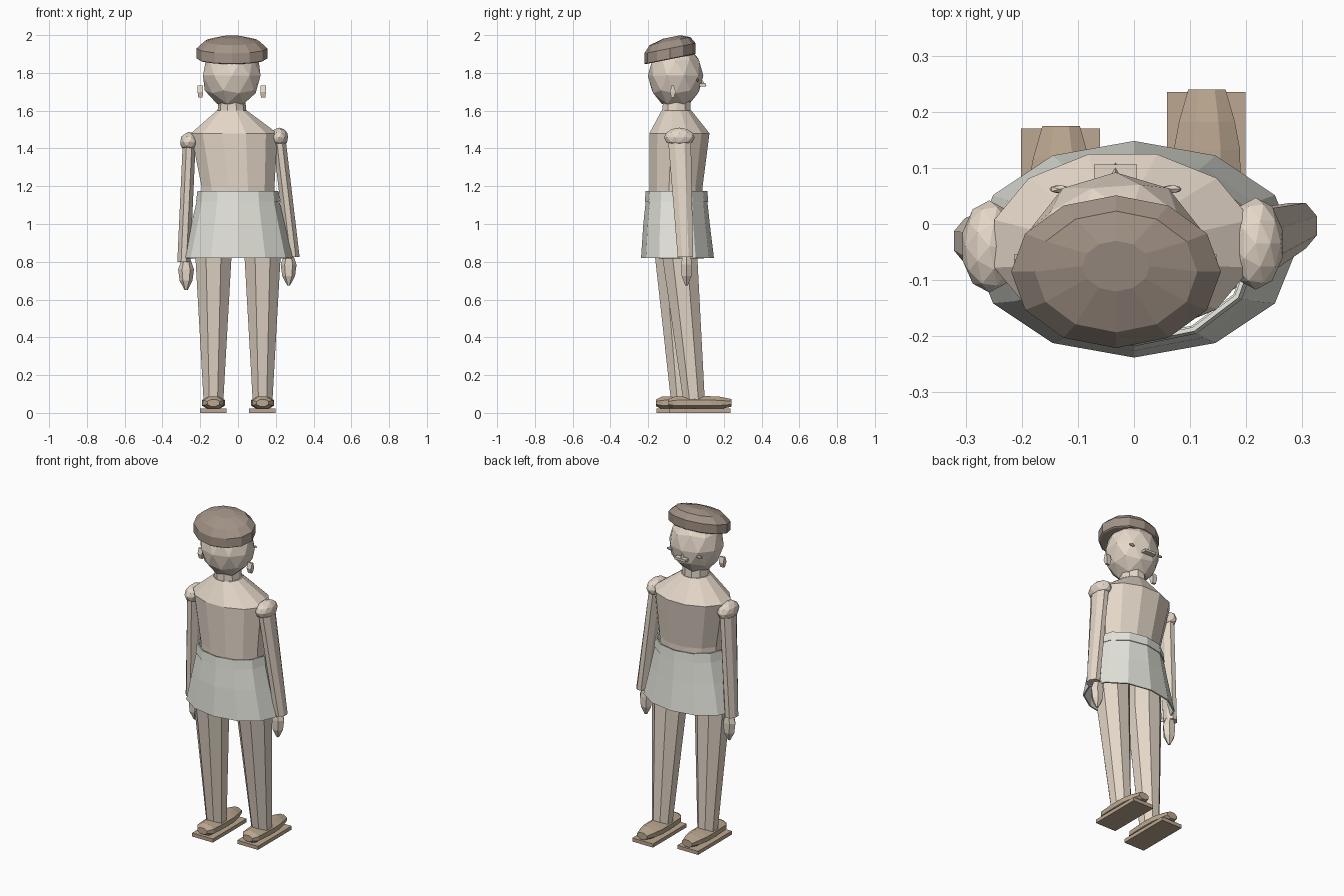
import bpy, bmesh
from math import sin, cos, pi
from mathutils import Matrix, Vector

if "Cube" in bpy.data.objects:
    bpy.data.objects.remove(bpy.data.objects["Cube"])


def material(name, rgb):
    m = bpy.data.materials.new(name)
    m.diffuse_color = (*rgb, 1)
    m.use_nodes = True
    m.node_tree.nodes["Principled BSDF"].inputs["Base Color"].default_value = m.diffuse_color
    return m


SKIN = material("skin", (0.78, 0.68, 0.58))
HAT = material("hat", (0.36, 0.29, 0.24))
CLOTH = material("cloth", (0.78, 0.78, 0.72))
SHOE = material("shoe", (0.50, 0.39, 0.28))


def finish(bm, name, mat):
    bmesh.ops.recalc_face_normals(bm, faces=bm.faces)
    me = bpy.data.meshes.new(name)
    bm.to_mesh(me)
    bm.free()
    me.materials.append(mat)
    ob = bpy.data.objects.new(name, me)
    bpy.context.collection.objects.link(ob)
    return ob


def loft(name, rings, n, mat, cap=True, tilt=0.0, phase=0.0, matrix=None):
    """Skin elliptical rings given as (cx, cy, z, rx, ry)."""
    bm = bmesh.new()
    loops = []
    for cx, cy, z, rx, ry in rings:
        loop = []
        for i in range(n):
            a = 2 * pi * i / n + phase
            dy = ry * sin(a)
            loop.append(bm.verts.new((cx + rx * cos(a), cy + dy, z + tilt * dy)))
        loops.append(loop)
    for lo, hi in zip(loops, loops[1:]):
        for i in range(n):
            j = (i + 1) % n
            bm.faces.new((lo[i], lo[j], hi[j], hi[i]))
    if cap:
        bm.faces.new(loops[0])
        bm.faces.new(loops[-1])
    if matrix:
        bm.transform(matrix)
    return finish(bm, name, mat)


def ball(name, loc, size, mat, sub=2):
    bm = bmesh.new()
    bmesh.ops.create_icosphere(bm, subdivisions=sub, radius=1)
    bm.transform(Matrix.Translation(loc) @ Matrix.Diagonal((*size, 1)))
    return finish(bm, name, mat)


def box(name, loc, size, mat):
    bm = bmesh.new()
    bmesh.ops.create_cube(bm, size=1)
    bm.transform(Matrix.Translation(loc) @ Matrix.Diagonal((*size, 1)))
    return finish(bm, name, mat)


# torso and neck
loft("torso", [(0, -.052, 1.13, .2, .145), (0, -.052, 1.2, .2, .145),
               (-.02, -.035, 1.48, .237, .165), (-.032, -.05, 1.6, .083, .082)], 12, SKIN, phase=pi / 12)
loft("neck", [(-.032, -.05, 1.58, .078, .08), (-.032, -.05, 1.66, .07, .075)], 10, SKIN)

# head with a slightly narrowed chin
head = ball("head", (-.033, -.055, 1.785), (.16, .147, .175), SKIN)
for v in head.data.vertices:
    if v.co.z < 1.7:
        v.co.x = -.033 + (v.co.x + .033) * .93

# beret with upright band and low crown, sloping to the rear
loft("beret", [(-.032, -.085, 1.872, .18, .132), (-.032, -.085, 1.876, .187, .136),
               (-.032, -.085, 1.93, .187, .136), (-.032, -.085, 1.968, .145, .108),
               (-.032, -.075, 1.99, .06, .045)], 12, HAT, tilt=.2)

# facial details and ears
for side, label in ((-1, "left"), (1, "right")):
    ball(label + "_eye", (-.033 + side * .1, .062, 1.762), (.02, .008, .01), SKIN, 1)
    loft(label + "_ear", [(-.033 + side * .166, -.07, 1.67, .016, .01),
                          (-.033 + side * .166, -.07, 1.7, .021, .022),
                          (-.033 + side * .166, -.07, 1.732, .021, .008)], 4, SKIN, phase=pi / 4)
box("upper_lip", (-.033, .084, 1.736), (.076, .044, .014), SKIN)
loft("nose", [(-.033, .085, 1.73, .014, .025), (-.033, .075, 1.765, .006, .008)], 4, SKIN)

# flared skirt and waistband
skirt = loft("skirt", [(0, -.045, .82, .29, .193), (0, -.05, 1.0, .247, .176),
                       (0, -.05, 1.15, .212, .16)], 12, CLOTH, cap=False)
belt = loft("waistband", [(0, -.05, 1.12, .222, .168), (0, -.05, 1.175, .215, .163)],
            12, CLOTH, cap=False)
for ob in (skirt, belt):
    mod = ob.modifiers.new("thickness", "SOLIDIFY")
    mod.thickness = .008

# legs, shoes and soles, one foot ahead of the other
UPRIGHT_TO_Y = Matrix.Rotation(-pi / 2, 4, "X")
for side, label, dy in ((-1, "left", -.035), (1, "right", .03)):
    x = side * .13
    loft(label + "_leg", [(x, .012 + dy, .07, .057, .062), (x, -.05 + dy * .6, .82, .103, .1),
                          (side * .105, -.05, 1.1, .1, .1)], 8, SKIN, phase=pi / 8)
    y = .042 + dy
    prof = [(-.165, .035, .02), (-.135, .058, .036), (-.03, .065, .039),
            (.06, .064, .038), (.11, .054, .035), (.168, .036, .022)]
    loft(label + "_shoe", [(x, -.053, y + t, rx, rz) for t, rx, rz in prof],
         8, SHOE, phase=pi / 8, matrix=UPRIGHT_TO_Y)
    box(label + "_sole", (x - .001, y, .011), (.14, .326, .022), SHOE)

# arms: shoulder ball, tapered sleeve, hand
ARMS = (("left", (-.258, -.04, 1.435), (-.287, -.03, .8), (-.275, -.025)),
        ("right", (.217, -.035, 1.458), (.292, -.003, .825), (.268, .003)))
for label, s, w, h in ARMS:
    ball(label + "_shoulder", s, (.05, .082, .052), SKIN)
    loft(label + "_arm", [(w[0], w[1], w[2], .037, .044),
                          (s[0], s[1], s[2], .037, .066)], 8, SKIN, phase=pi / 8)
    z = w[2]
    loft(label + "_hand", [(h[0], h[1], z - .15, .008, .008), (h[0], h[1], z - .1, .034, .03),
                           (h[0], h[1], z - .04, .042, .032), (h[0], h[1], z + .01, .024, .026)],
         6, SKIN)
